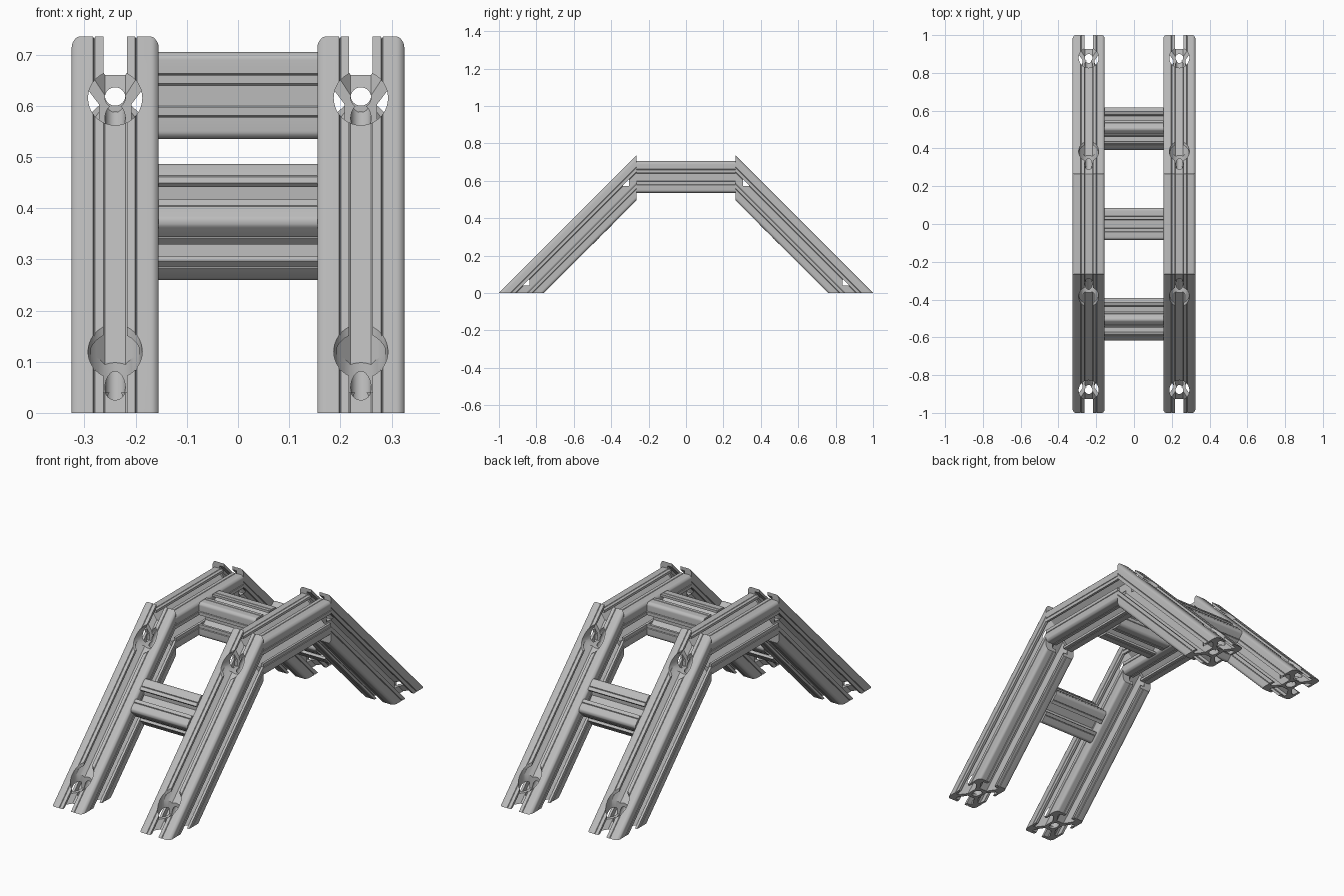
import bpy, bmesh
from math import sin, cos, pi, radians
from mathutils import Vector, Matrix

if "Cube" in bpy.data.objects:
    bpy.data.objects.remove(bpy.data.objects["Cube"])

HALF = 0.085        # half width of the slotted bar
BEAM_X = 0.24       # side frames
FOOT_Y = 0.88       # centre of the foot on the ground
TOP_Z = 0.62        # centre of the upper beams
BEND_Y = 0.265      # where leg and beam meet
CORE = 0.02         # radius of the central hole

aluminium = bpy.data.materials.new("aluminium grey")
aluminium.use_nodes = True
GREY = (0.5, 0.5, 0.5, 1)
aluminium.diffuse_color = GREY
aluminium.node_tree.nodes["Principled BSDF"].inputs["Base Color"].default_value = GREY


def bar_profile():
    """Closed outline of a bar with a T-slot on each of its four sides."""
    r = 0.016
    c = HALF - r
    octant = [(0.02, 0.032), (0.047, 0.061), (0.047, 0.073), (0.023, 0.073),
              (0.023, HALF), (0.039, HALF), (0.041, HALF - 0.003), (0.043, HALF)]
    octant += [(c + r * sin(a), c + r * cos(a)) for a in (0, pi / 12, pi / 6)]
    quarter = octant + [(y, x) for x, y in reversed(octant)]
    points = []
    for _ in range(4):
        points += quarter
        quarter = [(y, -x) for x, y in quarter]
    return points


OUTLINE = bar_profile()
HOLE = [(CORE * cos(i * pi / 12), CORE * sin(i * pi / 12)) for i in range(24)]


def finish(obj):
    bpy.ops.object.select_all(action='DESELECT')
    obj.select_set(True)
    bpy.context.view_layer.objects.active = obj
    bpy.ops.object.shade_smooth_by_angle(angle=radians(30))


def add_object(name, mesh):
    obj = bpy.data.objects.new(name, mesh)
    bpy.context.collection.objects.link(obj)
    return obj


def bar(name, centre, u, v, start, end):
    """Slotted bar through centre; start and end are (point, normal) cut planes."""
    centre, u, v = Vector(centre), Vector(u).normalized(), Vector(v).normalized()
    axis = u.cross(v)
    bm = bmesh.new()
    cap_edges = ([], [])
    for loop in (OUTLINE, HOLE):
        rings = []
        for (point, normal), edges in zip((start, end), cap_edges):
            point, normal = Vector(point), Vector(normal)
            ring = []
            for a, b in loop:
                p = centre + u * a + v * b
                t = (point - p).dot(normal) / axis.dot(normal)
                ring.append(bm.verts.new(p + axis * t))
            edges += [bm.edges.new((ring[i - 1], ring[i])) for i in range(len(ring))]
            rings.append(ring)
        lower, upper = rings
        for i in range(len(loop)):
            bm.faces.new((lower[i - 1], lower[i], upper[i], upper[i - 1]))
    for (point, normal), edges in zip((start, end), cap_edges):
        bmesh.ops.triangle_fill(bm, edges=edges, use_beauty=True, normal=Vector(normal))
    bmesh.ops.recalc_face_normals(bm, faces=bm.faces)
    mesh = bpy.data.meshes.new(name)
    bm.to_mesh(mesh)
    bm.free()
    mesh.materials.append(aluminium)
    return add_object(name, mesh)


def drill(obj, radius, start, end):
    """Cut a round hole from start to end."""
    start, end = Vector(start), Vector(end)
    span = end - start
    bm = bmesh.new()
    place = Matrix.Translation((start + end) / 2) @ span.to_track_quat('Z', 'Y').to_matrix().to_4x4()
    bmesh.ops.create_cone(bm, cap_ends=True, segments=40, radius1=radius,
                          radius2=radius, depth=span.length, matrix=place)
    mesh = bpy.data.meshes.new("drill")
    bm.to_mesh(mesh)
    bm.free()
    mesh.materials.append(aluminium)
    cutter = add_object("drill", mesh)
    cutter.hide_render = True
    mod = obj.modifiers.new("drill", 'BOOLEAN')
    mod.operation, mod.solver, mod.object = 'DIFFERENCE', 'EXACT', cutter
    bpy.context.view_layer.objects.active = obj
    bpy.ops.object.modifier_apply(modifier=mod.name)
    bpy.data.objects.remove(cutter)


# Sloping leg, mitred at the floor and at the bend, with counterbored bolt holes
leg = bar("front_right_leg", (-BEAM_X, -FOOT_Y, 0), (1, 0, 0), (0, -1, 1),
          ((0, 0, 0), (0, 0, 1)), ((0, -BEND_Y, 0), (0, 1, 0)))
drill(leg, 0.053, (-BEAM_X, -0.9, TOP_Z - 0.005), (-BEAM_X, -BEND_Y - 0.04, TOP_Z - 0.005))
drill(leg, CORE, (-BEAM_X, -0.5, TOP_Z - 0.004), (-BEAM_X, -0.2, TOP_Z - 0.004))
drill(leg, 0.053, (-BEAM_X, -FOOT_Y, 0.6), (-BEAM_X, -FOOT_Y, 0.04))
drill(leg, CORE, (-BEAM_X, -FOOT_Y, 0.2), (-BEAM_X, -FOOT_Y, -0.1))

# The other three legs, shifted sideways or mirrored front to back
legs = [leg]
for name, sx, sy in (("front_left_leg", 1, 1), ("back_right_leg", -1, -1),
                     ("back_left_leg", 1, -1)):
    mesh = leg.data.copy()
    shift = Matrix.Translation((BEAM_X * (sx + 1), 0, 0))
    mesh.transform(shift @ Matrix.Diagonal((1, sy, 1, 1)))
    if sy < 0:
        mesh.flip_normals()
    legs.append(add_object(name, mesh))
for obj in legs:
    finish(obj)

# Level upper beams
for side, x in (("right", -BEAM_X), ("left", BEAM_X)):
    finish(bar(side + "_upper_beam", (x, 0, TOP_Z), (1, 0, 0), (0, 0, 1),
               ((0, -BEND_Y, 0), (0, 1, 0)), ((0, BEND_Y, 0), (0, 1, 0))))

# Rungs joining the two side frames
INNER = BEAM_X - HALF
for name, y, z, v in (("front_rung", -0.505, 0.373, (0, -1, 1)),
                      ("upper_rung", 0, TOP_Z, (0, 0, 1)),
                      ("back_rung", 0.505, 0.373, (0, 1, 1))):
    v = Vector(v)
    finish(bar(name, (0, y, z), (0, v.z, -v.y), v,
               ((-INNER, 0, 0), (1, 0, 0)), ((INNER, 0, 0), (1, 0, 0))))
